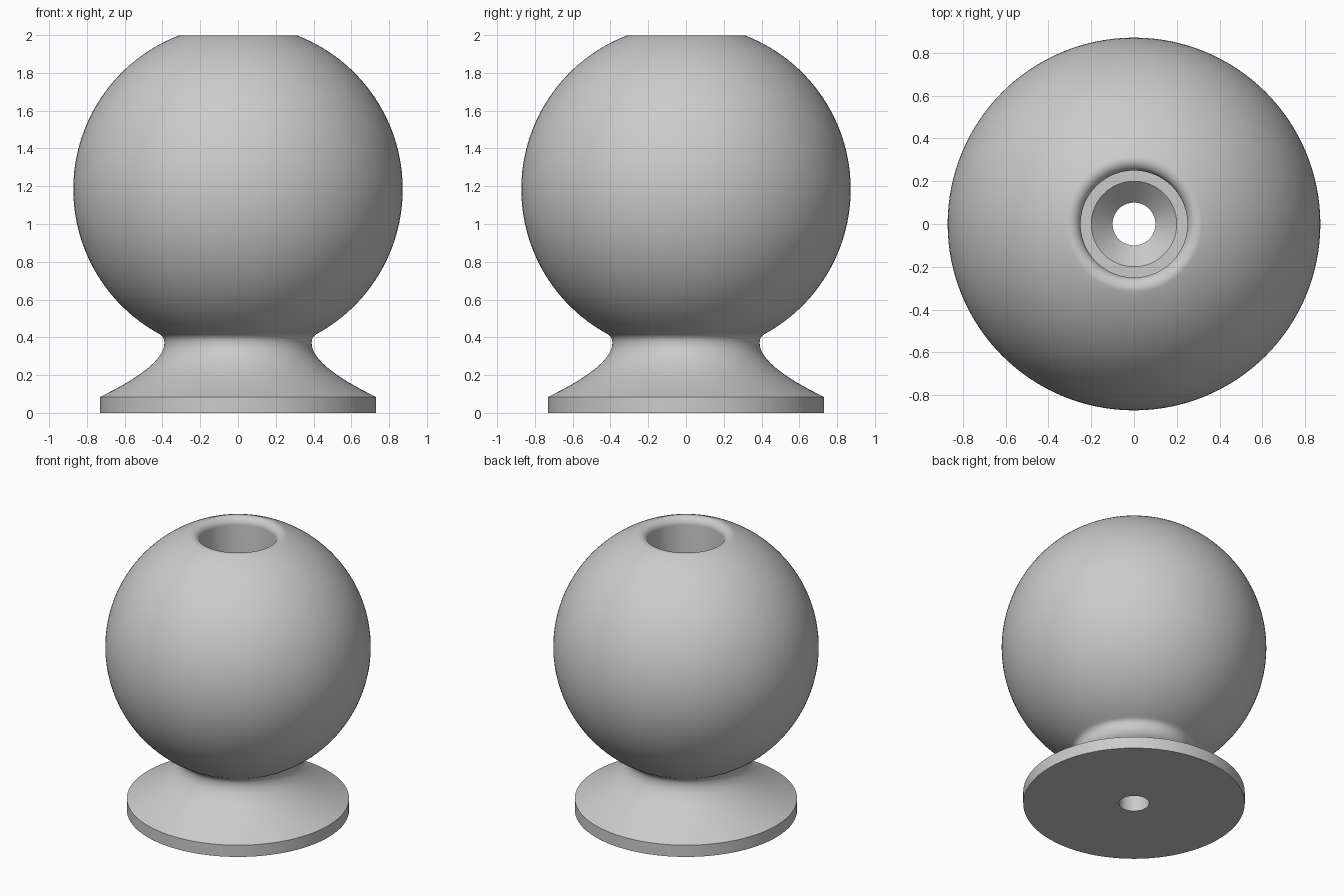
import bpy, bmesh, math
from mathutils import Vector

if "Cube" in bpy.data.objects:
    bpy.data.objects.remove(bpy.data.objects["Cube"])

SEGMENTS = 128
R, CZ = 0.872, 1.184          # ball radius and centre height
LIP = 0.05                    # rounding of the top hole's lip


def arc(cx, cz, r, a0, a1, n):
    """Points of a circular arc in the (radius, height) plane, angles in radians."""
    return [(cx + r * math.cos(a0 + (a1 - a0) * i / n),
             cz + r * math.sin(a0 + (a1 - a0) * i / n)) for i in range(n + 1)]


def bezier(p, q, s, n):
    """Points of a quadratic curve from p to s with handle q."""
    p, q, s = Vector(p), Vector(q), Vector(s)
    return [tuple(p * (1 - t) ** 2 + q * 2 * t * (1 - t) + s * t * t)
            for t in (i / n for i in range(n + 1))]


def lathe(name, profile, material):
    """Revolve a closed profile around z."""
    bm = bmesh.new()
    verts = [bm.verts.new((x, 0, z)) for x, z in profile]
    edges = [bm.edges.new((verts[i], verts[(i + 1) % len(verts)]))
             for i in range(len(verts))]
    bmesh.ops.spin(bm, geom=verts + edges, cent=(0, 0, 0), axis=(0, 0, 1),
                   angle=math.tau, steps=SEGMENTS, use_merge=True)
    bmesh.ops.remove_doubles(bm, verts=bm.verts, dist=1e-5)
    bmesh.ops.recalc_face_normals(bm, faces=bm.faces)
    mesh = bpy.data.meshes.new(name)
    bm.to_mesh(mesh)
    bm.free()
    mesh.materials.append(material)
    obj = bpy.data.objects.new(name, mesh)
    bpy.context.collection.objects.link(obj)
    bpy.context.view_layer.objects.active = obj
    obj.select_set(True)
    bpy.ops.object.shade_smooth_by_angle(angle=math.radians(30))
    return obj


grey = bpy.data.materials.new("grey")
grey.diffuse_color = (0.6, 0.6, 0.6, 1)
grey.use_nodes = True
grey.node_tree.nodes["Principled BSDF"].inputs["Base Color"].default_value = grey.diffuse_color

# Foot: flat underside, short rim, then a flare sweeping in to the neck
profile = [(0.1, 0), (0.73, 0)]
profile += bezier((0.73, 0.085), (0.39, 0.25), (0.39, 0.37), 20)

# Neck rounding, up to the ball
start = -math.acos(0.416 / R)
ball_foot = (R * math.cos(start), CZ + R * math.sin(start))
profile += bezier((0.39, 0.37), (0.39, 0.403), ball_foot, 8)[1:]

# Ball, up to where the lip rounding is tangent to it
lip_x = 0.25 + LIP
lip_z = CZ + math.sqrt((R - LIP) ** 2 - lip_x ** 2)
end = math.atan2(lip_z - CZ, lip_x)
profile += arc(0, CZ, R, start, end, 60)[1:]

# Rounded lip, turning into the bore
profile += arc(lip_x, lip_z, LIP, end, math.pi, 12)[1:]

# Bore with a flat ledge, a countersink and a through hole
profile += [(0.25, 0.4), (0.2, 0.4), (0.1, 0.3)]

lathe("knob", profile, grey)
